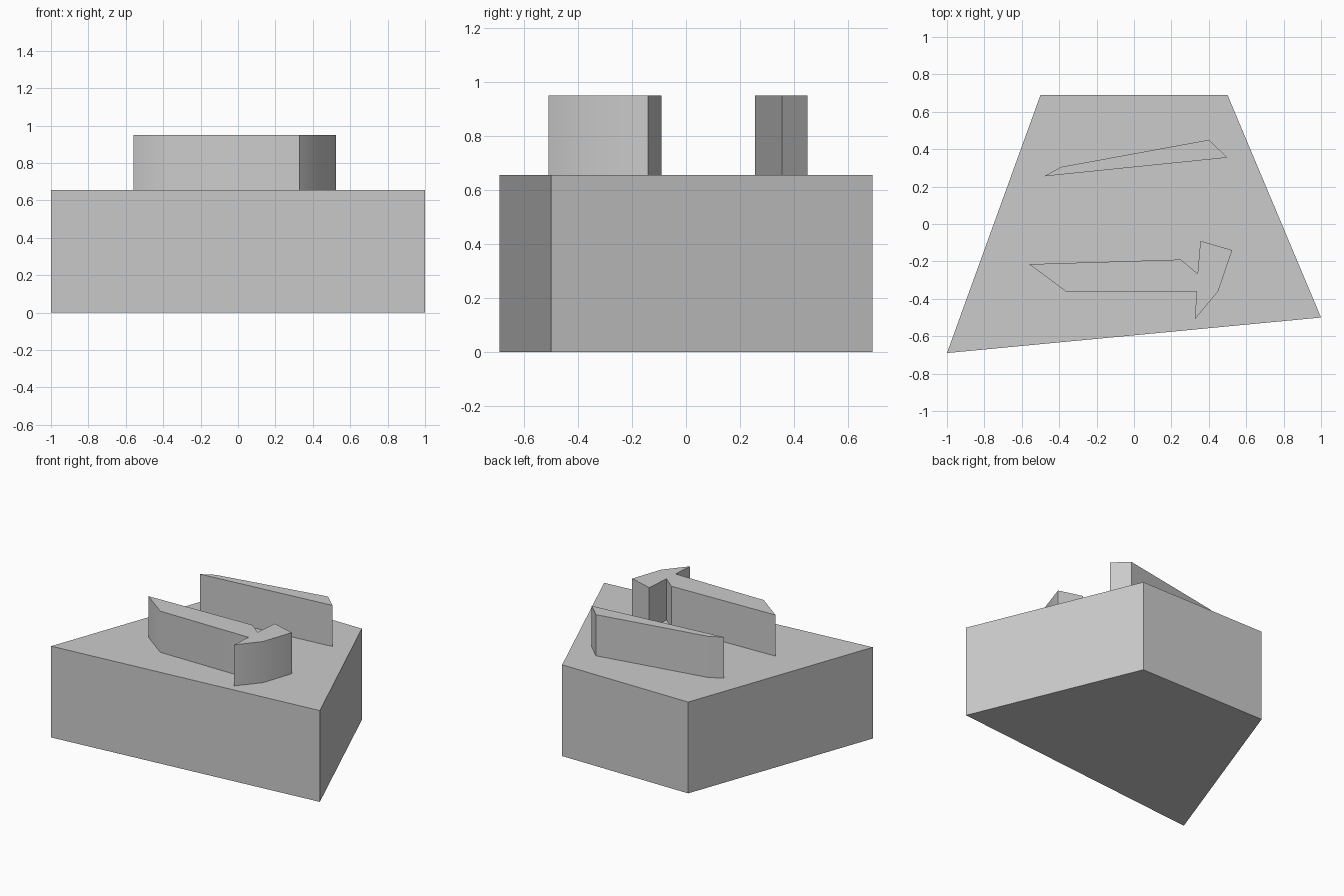
import bpy
import bmesh
from math import radians

cube = bpy.data.objects.get("Cube")
if cube:
    bpy.data.objects.remove(cube, do_unlink=True)

GREY = (0.6, 0.6, 0.6, 1.0)
grey = bpy.data.materials.new("plain grey")
grey.use_nodes = True
grey.diffuse_color = GREY
grey.node_tree.nodes["Principled BSDF"].inputs["Base Color"].default_value = GREY

BASE_TOP = 0.655
WALL_TOP = 0.95


def prism(name, outline, bottom, top):
    """Extrude a counter-clockwise plan outline from bottom to top."""
    bm = bmesh.new()
    face = bm.faces.new([bm.verts.new((x, y, bottom)) for x, y in outline])
    ext = bmesh.ops.extrude_face_region(bm, geom=[face], use_keep_orig=True)
    raised = [v for v in ext["geom"] if isinstance(v, bmesh.types.BMVert)]
    bmesh.ops.translate(bm, verts=raised, vec=(0, 0, top - bottom))
    bmesh.ops.recalc_face_normals(bm, faces=bm.faces)
    mesh = bpy.data.meshes.new(name)
    bm.to_mesh(mesh)
    bm.free()
    mesh.materials.append(grey)
    obj = bpy.data.objects.new(name, mesh)
    bpy.context.collection.objects.link(obj)
    return obj


# Tapered base block
prism("base_block", [(-1, -0.69), (1, -0.5), (0.5, 0.69), (-0.5, 0.69)], 0, BASE_TOP)

# Thin wedge wall at the back
prism("back_wall", [(-0.48, 0.255), (0.5, 0.355), (0.4, 0.45), (-0.39, 0.305)],
      BASE_TOP, WALL_TOP)

# Arrow-like wall at the front, with a softly bent outer side
front_wall = prism("front_wall", [
    (-0.56, -0.215), (-0.365, -0.36), (0.335, -0.36), (0.325, -0.51), (0.45, -0.36),
    (0.525, -0.14), (0.355, -0.09), (0.34, -0.265), (0.25, -0.19),
], BASE_TOP, WALL_TOP)
bpy.ops.object.select_all(action="DESELECT")
front_wall.select_set(True)
bpy.context.view_layer.objects.active = front_wall
bpy.ops.object.shade_smooth_by_angle(angle=radians(38))
